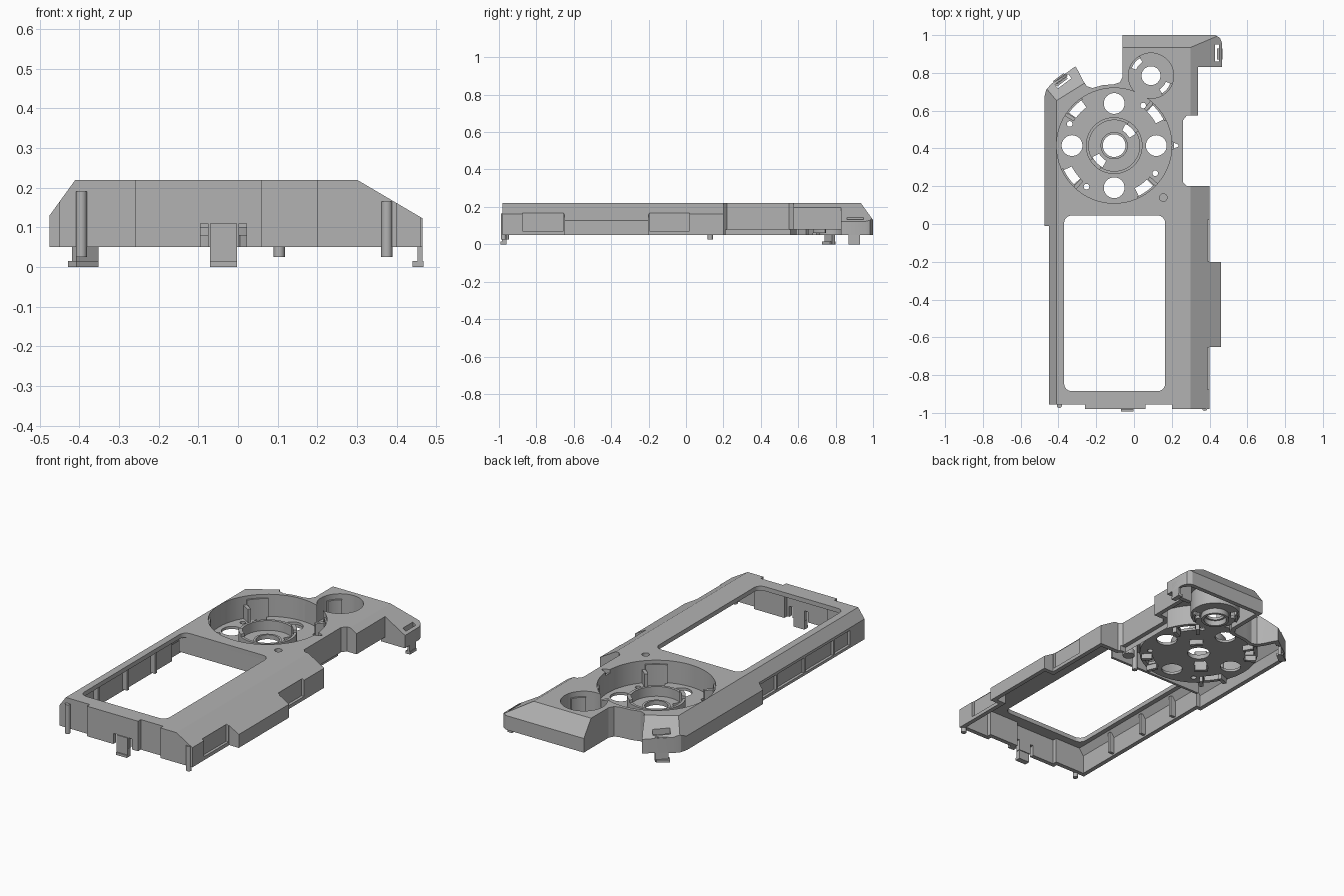
import bpy, bmesh
from math import sin, cos, pi, radians
from mathutils import Vector

if "Cube" in bpy.data.objects:
    bpy.data.objects.remove(bpy.data.objects["Cube"])

grey = bpy.data.materials.new("plastic_grey")
grey.use_nodes = True
grey.diffuse_color = (0.45, 0.45, 0.45, 1)
grey.node_tree.nodes["Principled BSDF"].inputs["Base Color"].default_value = (0.45, 0.45, 0.45, 1)


def prism(name, pts, z0, z1, planes=()):
    """Upright extrusion of an outline, trimmed by planes (point, outward normal)."""
    bm = bmesh.new()
    face = bm.faces.new([bm.verts.new((x, y, z0)) for x, y in pts])
    out = bmesh.ops.extrude_face_region(bm, geom=[face])
    top = [v for v in out["geom"] if isinstance(v, bmesh.types.BMVert)]
    bmesh.ops.translate(bm, verts=top, vec=(0, 0, z1 - z0))
    for co, no in planes:
        bmesh.ops.bisect_plane(bm, geom=bm.verts[:] + bm.edges[:] + bm.faces[:],
                               plane_co=co, plane_no=no, clear_outer=True)
        rim = [e for e in bm.edges if e.is_boundary]
        bmesh.ops.holes_fill(bm, edges=rim, sides=0)
    bmesh.ops.recalc_face_normals(bm, faces=bm.faces[:])
    mesh = bpy.data.meshes.new(name)
    bm.to_mesh(mesh)
    bm.free()
    mesh.materials.append(grey)
    ob = bpy.data.objects.new(name, mesh)
    bpy.context.collection.objects.link(ob)
    return ob


def cut(ob, *cutters):
    """Subtract the cutters and remove them."""
    for c in cutters:
        mod = ob.modifiers.new("cut", "BOOLEAN")
        mod.operation, mod.solver, mod.object = "DIFFERENCE", "EXACT", c
    dg = bpy.context.evaluated_depsgraph_get()
    mesh = bpy.data.meshes.new_from_object(ob.evaluated_get(dg))
    ob.modifiers.clear()
    ob.data = mesh
    for c in cutters:
        bpy.data.objects.remove(c)
    return ob


def rect(x0, x1, y0, y1):
    return [(x0, y0), (x1, y0), (x1, y1), (x0, y1)]


def box(name, x0, x1, y0, y1, z0, z1):
    return prism(name, rect(x0, x1, y0, y1), z0, z1)


def slanted(cx, cy, half_len, half_wid):
    """Rectangle lying along the slanted corner tab."""
    u, v = Vector((0.8, 0.6)), Vector((-0.6, 0.8))
    return [Vector((cx, cy)) + u * a * half_len + v * b * half_wid
            for a, b in ((-1, -1), (1, -1), (1, 1), (-1, 1))]


def circle(c, r, n=64):
    return [(c[0] + r * cos(2 * pi * i / n), c[1] + r * sin(2 * pi * i / n)) for i in range(n)]


def arc(c, r0, r1, mid, half, n=8):
    """Curved strip between two radii, angles in degrees."""
    a = [radians(mid - half + 2 * half * i / n) for i in range(n + 1)]
    return ([(c[0] + r1 * cos(t), c[1] + r1 * sin(t)) for t in a] +
            [(c[0] + r0 * cos(t), c[1] + r0 * sin(t)) for t in reversed(a)])


def around(c, r, deg):
    return c[0] + r * cos(radians(deg)), c[1] + r * sin(radians(deg))


def rounded(x0, x1, y0, y1, r):
    corners = ((x1 - r, y1 - r, 0), (x0 + r, y1 - r, 90), (x0 + r, y0 + r, 180), (x1 - r, y0 + r, 270))
    return [around((x, y), r, a + 15 * i) for x, y, a in corners for i in range(7)]


def inset(pts, t):
    p = [Vector(q) for q in pts]
    out = []
    for i, q in enumerate(p):
        d1, d2 = (q - p[i - 1]).normalized(), (p[(i + 1) % len(p)] - q).normalized()
        n1, n2 = Vector((-d1.y, d1.x)), Vector((-d2.y, d2.x))
        out.append(q + t * (n1 + n2) / (1 + n1.dot(n2)))
    return out


DIAL, KNOB = (-0.105, 0.415), (0.09, 0.785)
BORE, KNOB_BORE = 0.305, 0.12
outline = [(-.45, -.955), (-.26, -.955), (-.26, -.98), (.06, -.98), (.06, -.955), (.2, -.955),
           (.2, -.98), (.4, -.98), (.4, -.65), (.46, -.65), (.46, -.2), (.4, -.2), (.4, .2),
           (.28, .2), (.26, .22), (.26, .55), (.28, .575), (.34, .575), (.34, .83), (.465, .83),
           (.465, .96), (.455, .985), (.43, 1), (-.06, 1), (-.06, .78), (-.075, .75), (-.105, .74),
           (-.165, .735), (-.22, .72), (-.25, .73), (-.27, .76), (-.295, .81), (-.31, .835),
           (-.44, .74), (-.465, .71), (-.475, .67), (-.475, -.01), (-.45, -.01)]


def body(name, t, z0):
    """Chamfered solid, shrunk by t."""
    planes = []
    for co, no in (((.3, 0, .22), (.1, 0, .17)), ((-.41, 0, .22), (-.09, 0, .065)),
                   ((0, .935, .22), (0, .09, .065))):
        no = Vector(no).normalized()
        planes.append((Vector(co) - t * no, no))
    ob = prism(name, inset(outline, t), z0, .22 - t, planes)
    slope = Vector((-.53 * .9, .85 * .9, 1)).normalized()
    wedge = prism("tab_wedge", rect(-.6, -.2, .5, .95), 0, .4,
                  [(Vector((-.53 * .77, .85 * .77, .22)) - t * slope, -slope)])
    return cut(ob, wedge)


# Hollow housing with its openings
housing = body("housing", 0, .05)
cutters = [body("hollow", .025, -.05),
           prism("window", rounded(-.37, .165, -.885, .045, .04), 0, .4),
           prism("dial_bore", circle(DIAL, BORE), 0, .4),
           prism("knob_bore", circle(KNOB, KNOB_BORE), 0, .4),
           prism("screw_hole", circle((.155, .14), .02, 24), 0, .4),
           box("right_tab_slot", .43, .45, .86, .95, 0, .4),
           prism("left_tab_slot", slanted(-.375, .755, .045, .013), 0, .4),
           prism("pointer_notch", [(.19, .44), (.19, .39), (.235, .41), (.235, .42)], .15, .4),
           box("raised_edge", .235, .42, .21, .83, 0, .08)]
for y0, y1 in ((-.875, -.655), (-.195, .02)):
    cutters.append(box("side_recess", .385, .5, y0, y1, .07, .168))
for y0, y1 in ((-.825, -.685), (-.675, -.425), (-.415, -.175), (-.165, -.02)):
    cutters.append(box("left_recess", -.5, -.435, y0, y1, .065, .15))
for x in (-.085, .012):
    cutters.append(box("clip_gap", x - .01, x + .01, -1.02, -.94, 0, .11))
cut(housing, *cutters)

# Dial wells: floor and wall in one piece, bored from above
wells = []
for name, c, r in (("dial_well", DIAL, BORE), ("knob_well", KNOB, KNOB_BORE)):
    well = prism(name, circle(c, r + .012), .08, .2)
    cut(well, prism("bore_a", circle(DIAL, BORE), .095, .4),
        prism("bore_b", circle(KNOB, KNOB_BORE), .095, .4))
    wells.append(well)

# Holes and clip slots in the dial floor
holes = [prism("centre_hole", circle(DIAL, .06), 0, .4)]
for k in range(4):
    holes.append(prism("round_hole", circle(around(DIAL, .223, 90 * k), .055, 48), 0, .4))
for a in (154, 54, 326, 236):
    holes.append(prism("pin_hole", circle(around(DIAL, .262, a), .015, 20), 0, .4))
slots = (135, 37, 215, 305)
for a in slots:
    holes.append(prism("outer_slot", arc(DIAL, .25, .296, a, 9), 0, .4))
for a in (45, 225):
    holes.append(prism("inner_slot", arc(DIAL, .09, .13, a, 17), 0, .4))
cut(wells[0], *holes)
knob_holes = [prism("knob_hole", circle(KNOB, .05, 48), 0, .4)]
for a in (140, 320):
    knob_holes.append(prism("knob_slot", arc(KNOB, .085, .113, a, 18), 0, .4))
cut(wells[1], *knob_holes)

# Raised hub ring, lower hub collar and collar under the small well
for name, c, r0, r1, z0, z1 in (("hub_ring", DIAL, .135, .15, .08, .15),
                                ("hub_collar", DIAL, .06, .072, .08, .105),
                                ("knob_collar", KNOB, .06, .075, .05, .085)):
    ring = prism(name, circle(c, r1), z0, z1)
    cut(ring, prism("bore", circle(c, r0), 0, .4))

# Snap clips on the well walls and feet below
for a in slots:
    prism("dial_clip", arc(DIAL, .296, .308, a, 11), .08, .2)
    for s in (-12, 12):
        prism("dial_clip_foot", arc(DIAL, .25, .308, a + s, 2), .05, .17 if s > 0 else .09)
for a in (140, 320):
    prism("knob_clip", arc(KNOB, .11, .122, a, 20), .06, .19)
for a in (45, 225):
    prism("hub_clip", arc(DIAL, .13, .15, a, 14), .05, .165)

# Inner wall behind the window and stiffening ribs
box("window_back_wall", -.4, .2, .045, .06, .1, .2)
for y in (-.68, -.42, -.17):
    box("left_rib", -.43, -.395, y - .008, y + .008, .06, .18)

# Front snap clip, locating pegs and corner tab hooks
box("front_clip", -.07, -.002, -.985, -.96, 0, .11)
box("front_clip_hook", -.07, -.002, -.992, -.96, 0, .014)
for x, y, z1 in ((-.395, -.96, .19), (.375, -.975, .165), (.104, .13, .2)):
    prism("locating_peg", circle((x, y), .014, 20), .025, z1)
prism("peg_boss", circle((.155, .14), .032, 32), .09, .12)
box("right_tab_leg", .452, .465, .87, .93, 0, .1)
box("right_tab_hook", .44, .468, .87, .93, 0, .015)
prism("left_tab_leg", slanted(-.385, .768, .035, .009), 0, .14)
prism("left_tab_hook", slanted(-.39, .763, .035, .018), 0, .015)

# Smooth the round walls, keep edges crisp
for ob in bpy.context.collection.objects:
    if ob.type == "MESH" and grey.name in ob.data.materials:
        ob.data.shade_smooth()
        ob.data.set_sharp_from_angle(angle=radians(25))
